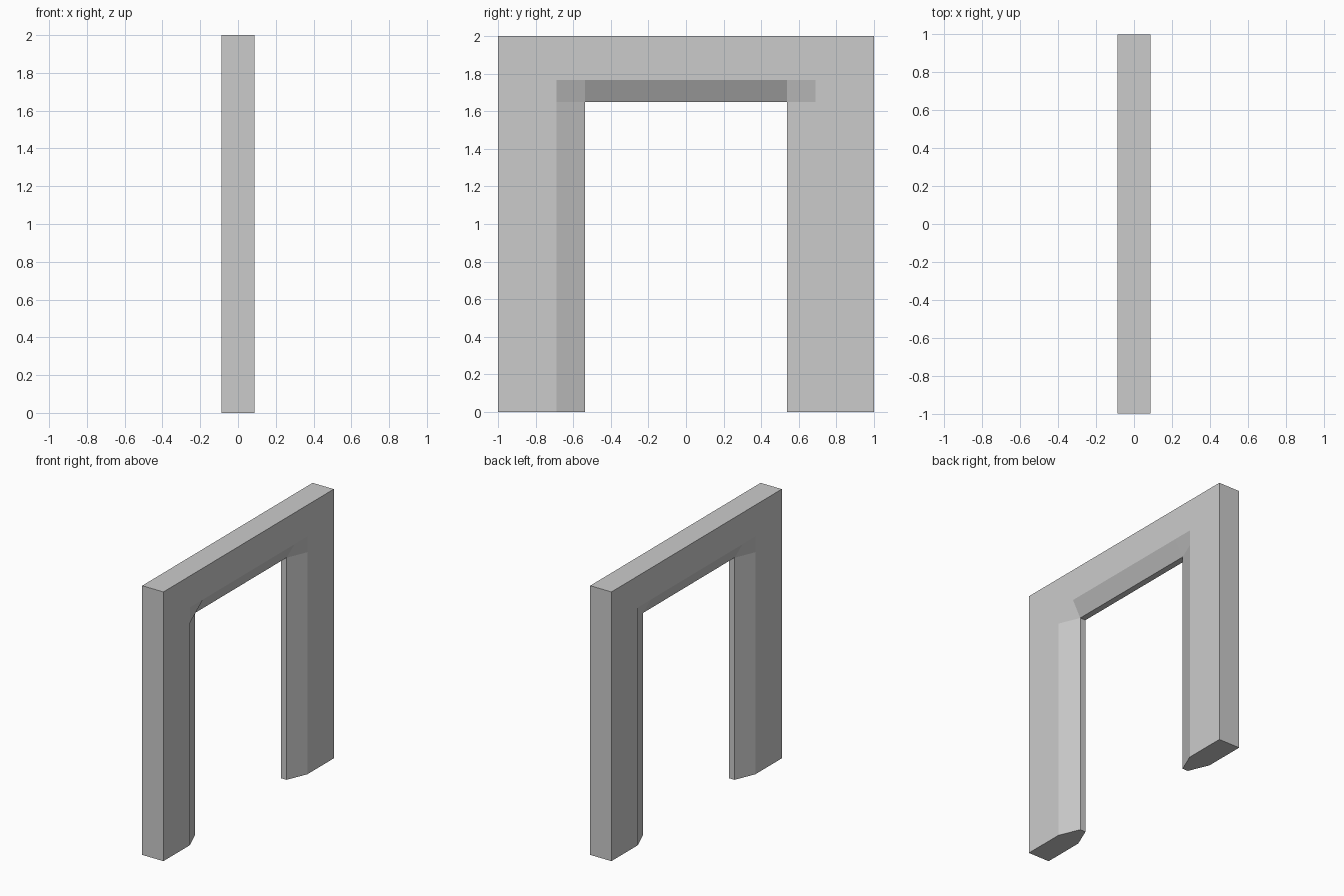
import bpy
import bmesh

if "Cube" in bpy.data.objects:
    bpy.data.objects.remove(bpy.data.objects["Cube"], do_unlink=True)

HALF_T = 0.087      # half thickness of the frame
HALF_RIM = 0.023    # half thickness at the opening
OPEN_Y, OPEN_Z = 0.537, 1.65
ys = [-1.0, -0.69, -OPEN_Y, OPEN_Y, 0.69, 1.0]
zs = [0.0, OPEN_Z, 1.766, 2.0]

grey = bpy.data.materials.new("light grey")
grey.use_nodes = True
colour = (0.6, 0.6, 0.6, 1.0)
grey.diffuse_color = colour
grey.node_tree.nodes["Principled BSDF"].inputs["Base Color"].default_value = colour

bm = bmesh.new()


def half_thickness(y, z):
    """Thin at the edge of the opening, full everywhere else."""
    at_rim = abs(y) == OPEN_Y and z <= OPEN_Z
    return HALF_RIM if at_rim else HALF_T


# Both sides of the frame as a grid, leaving the doorway empty
verts = {}
for side in (-1, 1):
    for i, y in enumerate(ys):
        for k, z in enumerate(zs):
            verts[side, i, k] = bm.verts.new((side * half_thickness(y, z), y, z))

cells = [(i, k) for i in range(len(ys) - 1) for k in range(len(zs) - 1)
         if (i, k) != (2, 0)]
for side in (-1, 1):
    for i, k in cells:
        corners = [(i, k), (i + 1, k), (i + 1, k + 1), (i, k + 1)]
        bm.faces.new([verts[side, a, b] for a, b in corners])

# Close every border edge: outer ends, top, feet and doorway lining
for edge in [e for e in bm.edges if len(e.link_faces) == 1 and e.verts[0].co.x > 0]:
    keys = [key for v in edge.verts for key in verts if verts[key] is v]
    (_, i, k), (_, m, n) = keys
    bm.faces.new([verts[1, i, k], verts[1, m, n], verts[-1, m, n], verts[-1, i, k]])

bmesh.ops.recalc_face_normals(bm, faces=bm.faces)
mesh = bpy.data.meshes.new("door_frame")
bm.to_mesh(mesh)
bm.free()
mesh.materials.append(grey)
frame = bpy.data.objects.new("door_frame", mesh)
bpy.context.scene.collection.objects.link(frame)
